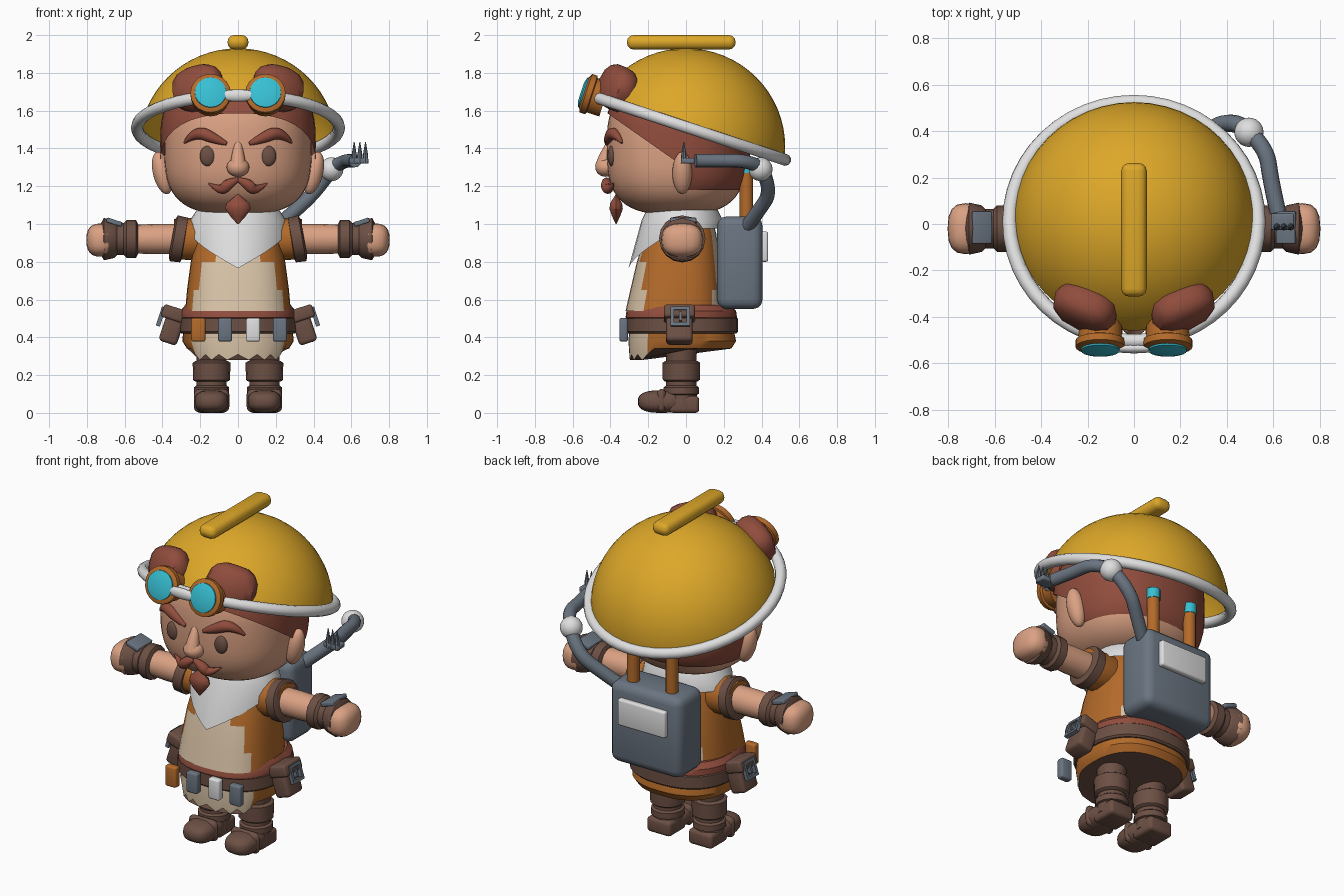
import bpy, bmesh, math
from mathutils import Matrix, Vector, Euler

if "Cube" in bpy.data.objects:
    bpy.data.objects.remove(bpy.data.objects["Cube"])


def material(name, rgb):
    m = bpy.data.materials.new(name)
    m.diffuse_color = tuple((c / 255) ** 2.2 for c in rgb) + (1,)
    m.use_nodes = True
    m.node_tree.nodes["Principled BSDF"].inputs["Base Color"].default_value = m.diffuse_color
    return m


YELLOW = material("helmet_yellow", (220, 166, 45))
WHITE = material("off_white", (222, 222, 222))
SKIN = material("skin", (218, 160, 130))
HAIR = material("red_brown", (143, 78, 63))
DARK = material("dark_leather", (108, 81, 70))
LEATHER = material("orange_leather", (178, 106, 46))
CREAM = material("cream_cloth", (214, 192, 164))
SLATE = material("slate_metal", (106, 116, 128))
TEAL = material("teal_glass", (58, 190, 210))
SIDES = (("left", -1), ("right", 1))


def finish(name, bm, mats, angle=40, mat_rule=None):
    bmesh.ops.recalc_face_normals(bm, faces=bm.faces)
    if mat_rule:
        for f in bm.faces:
            f.material_index = mat_rule(f.calc_center_median(), f.normal)
    me = bpy.data.meshes.new(name)
    bm.to_mesh(me)
    bm.free()
    ob = bpy.data.objects.new(name, me)
    bpy.context.collection.objects.link(ob)
    for m in (mats if isinstance(mats, (list, tuple)) else [mats]):
        me.materials.append(m)
    bpy.ops.object.select_all(action='DESELECT')
    ob.select_set(True)
    bpy.context.view_layer.objects.active = ob
    bpy.ops.object.shade_smooth_by_angle(angle=math.radians(angle))
    return ob


def place(loc, rot=(0, 0, 0)):
    return Matrix.Translation(loc) @ Euler([math.radians(a) for a in rot]).to_matrix().to_4x4()


def box(name, loc, size, mat, bevel=0.02, rot=(0, 0, 0)):
    bm = bmesh.new()
    bmesh.ops.create_cube(bm, size=1, matrix=Matrix.Diagonal((*size, 1)))
    if bevel:
        bmesh.ops.bevel(bm, geom=bm.edges[:], offset=bevel, segments=3, profile=0.5, affect='EDGES')
    bm.transform(place(loc, rot))
    return finish(name, bm, mat)


def spow(v, e):
    return math.copysign(abs(v) ** e, v)


def blob_mesh(loc, radii, p=2, q=2, u=24, v=16, rot=(0, 0, 0)):
    """Rounded body; p and q square off the plan and the elevation."""
    bm = bmesh.new()
    bmesh.ops.create_uvsphere(bm, u_segments=u, v_segments=v, radius=1)
    for vert in bm.verts:
        x, y, z = vert.co
        h = math.hypot(x, y)
        a = math.atan2(y, x)
        k = spow(h, 2 / q)
        vert.co = (k * spow(math.cos(a), 2 / p) * radii[0],
                   k * spow(math.sin(a), 2 / p) * radii[1], spow(z, 2 / q) * radii[2])
    bm.transform(place(loc, rot))
    return bm


def blob(name, loc, radii, mat, **kw):
    return finish(name, blob_mesh(loc, radii, **kw), mat)


def loft(name, rings, mats, n=24, p=2.0, matrix=None, rule=None, edit=None, cap=True):
    """Rings are (height, centre_y, radius_x, radius_y)."""
    bm = bmesh.new()
    rows = []
    for z, cy, rx, ry in rings:
        rows.append([bm.verts.new((rx * spow(math.cos(t), 2 / p), cy + ry * spow(math.sin(t), 2 / p), z))
                     for t in (2 * math.pi * i / n for i in range(n))])
    for a, b in zip(rows, rows[1:]):
        for i in range(n):
            bm.faces.new((a[i], a[(i + 1) % n], b[(i + 1) % n], b[i]))
    if cap:
        bm.faces.new(rows[0])
        bm.faces.new(rows[-1])
    if edit:
        edit(rows)
    if matrix:
        bm.transform(matrix)
    return finish(name, bm, mats, mat_rule=rule)


def lathe(name, profile, mat, matrix, n=16):
    return loft(name, [(t, 0, r, r) for t, r in profile], mat, n, matrix=matrix)


def tube(name, pts, mat, smooth=True, cyclic=False):
    """Swept round strand; points are (x, y, z, radius)."""
    cu = bpy.data.curves.new(name, 'CURVE')
    cu.dimensions = '3D'
    cu.bevel_depth, cu.bevel_resolution, cu.use_fill_caps = 1, 3, True
    sp = cu.splines.new('NURBS' if smooth else 'POLY')
    sp.points.add(len(pts) - 1)
    for q, (x, y, z, r) in zip(sp.points, pts):
        q.co, q.radius = (x, y, z, 1), r
    sp.use_cyclic_u = cyclic
    if smooth:
        sp.order_u, sp.use_endpoint_u, sp.resolution_u = 3, True, 6
    ob = bpy.data.objects.new(name, cu)
    bpy.context.collection.objects.link(ob)
    bpy.ops.object.select_all(action='DESELECT')
    ob.select_set(True)
    bpy.context.view_layer.objects.active = ob
    bpy.ops.object.convert(target='MESH')
    ob = bpy.context.view_layer.objects.active
    ob.data.materials.clear()
    ob.data.materials.append(mat)
    bpy.ops.object.shade_smooth_by_angle(angle=math.radians(50))


# Helmet: open dome cut on a tilted plane, rim and crest
TILT = 0.33
bm = blob_mesh((0, 0, 1.41), (0.525, 0.525, 0.52), u=48, v=32)
bmesh.ops.bisect_plane(bm, geom=bm.verts[:] + bm.edges[:] + bm.faces[:], plane_co=(0, 0, 1.51),
                       plane_no=(0, TILT, 1), clear_inner=True)
finish("helmet_dome", bm, YELLOW)
tube("helmet_rim", [(0.535 * math.cos(t), 0.01 + 0.515 * math.sin(t), 1.51 - TILT * 0.515 * math.sin(t), 0.032)
     for t in (2 * math.pi * i / 48 for i in range(48))], WHITE, smooth=False, cyclic=True)
box("helmet_crest", (0, -0.025, 1.962), (0.11, 0.575, 0.076), YELLOW, 0.034)

# Head and hair cap
blob("head", (0, -0.05, 1.4), (0.39, 0.37, 0.35), SKIN, p=2.3, q=3, u=40, v=28)
bm = blob_mesh((0, -0.045, 1.42), (0.412, 0.385, 0.35), p=2.3, q=3, u=40, v=28)
for co, no in (((0, -0.05, 1.33), (0, 0.7, 1)), ((0, 0, 1.2), (0, 1, 0)), ((0, 0, 1.18), (0, 0, 1))):
    bmesh.ops.bisect_plane(bm, geom=bm.verts[:] + bm.edges[:] + bm.faces[:], plane_co=co, plane_no=no)
bare = []
for f in bm.faces:
    c = f.calc_center_median()
    if c.z < (1.18 if c.y > 0 else 1.33 - 0.7 * (c.y + 0.05)):
        bare.append(f)
bmesh.ops.delete(bm, geom=bare, context='FACES')
finish("hair_cap", bm, HAIR)

# Face
blob("nose", (0, -0.425, 1.3), (0.06, 0.055, 0.05), SKIN)
tube("nose_bridge", [(0, -0.40, 1.43, 0.02), (0, -0.43, 1.36, 0.035), (0, -0.44, 1.3, 0.045)], SKIN)
lathe("goatee", [(1.0, 0.004), (1.04, 0.04), (1.08, 0.068), (1.11, 0.06), (1.155, 0.006)], HAIR,
      Matrix.Translation((0, -0.37, 0)) @ Matrix.Diagonal((1, 0.55, 1, 1)), 10)
for side, s in SIDES:
    blob(side + "_eye", (s * 0.16, -0.393, 1.36), (0.042, 0.022, 0.054), DARK)
    blob(side + "_ear", (s * 0.40, -0.02, 1.27), (0.05, 0.052, 0.115), SKIN, rot=(0, s * 14, 0))
    tube(side + "_eyebrow", [(s * 0.06, -0.42, 1.425, 0.01), (s * 0.12, -0.41, 1.45, 0.03),
         (s * 0.22, -0.38, 1.495, 0.036), (s * 0.285, -0.34, 1.43, 0.006)], HAIR)
    tube(side + "_moustache", [(0, -0.42, 1.235, 0.012), (s * 0.05, -0.425, 1.215, 0.034),
         (s * 0.09, -0.41, 1.17, 0.026), (s * 0.155, -0.385, 1.215, 0.004)], HAIR)
    # Forelock over the helmet and goggles
    blob(side + "_forelock", (s * 0.21, -0.365, 1.72), (0.145, 0.085, 0.12), HAIR, p=2.6, q=2.6, u=12, v=8,
         rot=(-20, s * 15, s * 22))
    tilt = place((s * 0.145, -0.43, 1.66), (90 - 18, 0, 0))
    lathe(side + "_goggle", [(0, 0.095), (0.07, 0.095), (0.075, 0.107), (0.105, 0.107), (0.115, 0.085)],
          LEATHER, tilt, 20)
    lathe(side + "_lens", [(0.1, 0.085), (0.122, 0.083), (0.132, 0.05)], TEAL, tilt, 20)
blob("goggle_bridge", (0, -0.535, 1.68), (0.115, 0.022, 0.032), WHITE)

# Torso: cream shirt with leather side panels
loft("torso", [(0.54, -0.06, 0.28, 0.26), (0.65, -0.05, 0.27, 0.245), (0.8, -0.04, 0.25, 0.22),
     (0.95, -0.025, 0.22, 0.185), (1.02, -0.02, 0.19, 0.16), (1.08, -0.02, 0.15, 0.14)],
     [CREAM, LEATHER], 32, 2.6, rule=lambda c, n: int(-0.22 < c.y < 0.15 and abs(c.x) > 0.13))


def rag_hem(rows):
    for i, v in enumerate(rows[0]):
        if v.co.y < -0.19:
            v.co.z -= 0.03 + 0.03 * (i % 2)


loft("skirt", [(0.34, -0.03, 0.27, 0.27), (0.38, -0.02, 0.295, 0.285), (0.55, -0.03, 0.28, 0.26)],
     [LEATHER, CREAM, DARK], 40, 2.4, edit=rag_hem,
     rule=lambda c, n: 2 if n.z < -0.8 else int(c.y < -0.2))
loft("tool_belt", [(0.42, -0.02, 0.3, 0.285), (0.43, -0.02, 0.31, 0.295), (0.5, -0.02, 0.31, 0.295),
     (0.51, -0.02, 0.29, 0.28)], DARK, 32, 2.4)
loft("waist_sash", [(0.49, -0.025, 0.29, 0.28), (0.505, -0.025, 0.305, 0.295), (0.54, -0.025, 0.305, 0.29),
     (0.57, -0.03, 0.28, 0.265)], HAIR, 32, 2.4)
for i, (x, m) in enumerate(((-0.21, LEATHER), (-0.068, SLATE), (0.08, WHITE), (0.222, SLATE))):
    box("belt_tool_%d" % (i + 1), (x, -0.33, 0.44), (0.075, 0.045, 0.125), m, 0.012)

# Neckerchief: draped ring with a front point
bm = bmesh.new()
rows = [[] for _ in range(4)]
for i in range(32):
    a = -math.pi + 2 * math.pi * i / 32
    f = max(0, 1 - abs(a) / 1.45)
    for row, (rx, ry, z) in zip(rows, ((0.17, 0.16, 1.06), (0.215, 0.185, 1.08), (0.255, 0.215, 1.02),
                                       (0.27 - 0.02 * f, 0.21 + 0.075 * f, 0.975 - 0.21 * f))):
        row.append(bm.verts.new((rx * math.sin(a), -0.02 - ry * math.cos(a), z)))
for a, b in zip(rows, rows[1:]):
    for i in range(32):
        bm.faces.new((a[i], a[(i + 1) % 32], b[(i + 1) % 32], b[i]))
finish("neckerchief", bm, WHITE)

# Arms, hip pouches and legs
for side, s in SIDES:
    arm = Matrix.Translation((0, -0.02, 0.92)) @ Matrix.Rotation(s * math.pi / 2, 4, 'Y')
    lathe(side + "_sleeve", [(0.1, 0.09), (0.2, 0.115), (0.34, 0.105)], LEATHER, arm)
    cuff = Matrix.Translation((s * 0.315, -0.02, 0.92)) @ Matrix.Rotation(s * math.radians(80), 4, 'Y')
    lathe(side + "_sleeve_cuff", [(-0.035, 0.1), (-0.03, 0.12), (0.025, 0.123), (0.035, 0.1)], DARK, cuff)
    lathe(side + "_forearm", [(0.3, 0.08), (0.45, 0.08), (0.56, 0.075)], SKIN, arm)
    lathe(side + "_gauntlet", [(0.53, 0.08), (0.54, 0.1), (0.59, 0.1), (0.605, 0.085), (0.64, 0.085),
          (0.655, 0.1), (0.71, 0.112), (0.725, 0.085)], DARK, arm, 12)
    blob(side + "_hand", (s * 0.725, -0.02, 0.915), (0.078, 0.11, 0.088), SKIN, p=2.6, q=2.6, u=16, v=12)
    box(side + "_gauntlet_plate", (s * 0.655, -0.015, 1.01), (0.085, 0.14, 0.025), SLATE, 0.006, (0, s * -18, 0))
    # Pouch with flap and buckle
    lean = (0, s * -18, 0)
    box(side + "_pouch", (s * 0.345, -0.035, 0.46), (0.1, 0.14, 0.19), DARK, 0.02, lean)
    box(side + "_pouch_flap", (s * 0.34, -0.035, 0.525), (0.125, 0.165, 0.07), DARK, 0.015, lean)
    for j, (dy, dz, w, h) in enumerate(((-0.042, 0, 0.018, 0.1), (0.042, 0, 0.018, 0.1),
                                        (0, -0.042, 0.1, 0.018), (0, 0.042, 0.1, 0.018), (0, 0, 0.016, 0.05))):
        box("%s_buckle_%d" % (side, j), (s * (0.408 - dz * 0.32), -0.03 + dy, 0.51 + dz), (0.022, w, h),
            SLATE, 0, lean)
    # Leg and boot
    leg = Matrix.Translation((s * 0.14, -0.025, 0))
    lathe(side + "_leg", [(0.04, 0.085), (0.15, 0.08), (0.3, 0.08), (0.42, 0.1)], DARK, leg)
    lathe(side + "_boot_cuff", [(0.165, 0.085), (0.175, 0.098), (0.265, 0.1), (0.275, 0.085)], DARK, leg)
    lathe(side + "_ankle_strap", [(0.095, 0.08), (0.1, 0.093), (0.135, 0.093), (0.145, 0.08)], DARK, leg)
    blob(side + "_boot", (s * 0.14, -0.13, 0.06), (0.09, 0.125, 0.06), DARK, p=2.8, q=2.6)
    box(side + "_heel", (s * 0.14, -0.01, 0.045), (0.16, 0.16, 0.09), DARK, 0.02)
    box(side + "_boot_strap", (s * 0.14, -0.13, 0.065), (0.188, 0.05, 0.125), DARK, 0.03)

    # Exhaust pipes rising from the backpack
    pipe = Matrix.Translation((s * 0.13, 0.32, 0))
    lathe(side + "_pipe", [(0.95, 0.036), (1.29, 0.036)], LEATHER, pipe, 12)
    lathe(side + "_pipe_cap", [(1.27, 0.04), (1.33, 0.04)], TEAL, pipe, 12)

# Backpack
box("backpack", (0, 0.285, 0.795), (0.48, 0.24, 0.49), SLATE, 0.05)
box("backpack_plate", (0, 0.415, 0.88), (0.32, 0.04, 0.16), WHITE, 0.012)

# Hose arm with ball joint and claw
tube("lower_hose", [(0.2, 0.32, 0.98, 0.038), (0.28, 0.37, 1.05, 0.038), (0.42, 0.46, 1.18, 0.038),
     (0.495, 0.40, 1.29, 0.038)], SLATE)
blob("ball_joint", (0.495, 0.395, 1.29), (0.063, 0.063, 0.063), WHITE)
tube("upper_hose", [(0.495, 0.395, 1.3, 0.036), (0.57, 0.33, 1.335, 0.036), (0.59, 0.18, 1.335, 0.036),
     (0.62, 0.05, 1.335, 0.036)], SLATE)
box("claw_base", (0.64, 0.01, 1.335), (0.1, 0.07, 0.03), SLATE, 0.008)
for i in range(3):
    lathe("claw_%d" % (i + 1), [(1.32, 0.016), (1.37, 0.013), (1.435, 0.002)], SLATE,
          Matrix.Translation((0.615 + 0.03 * i, -0.012, 0)), 8)
